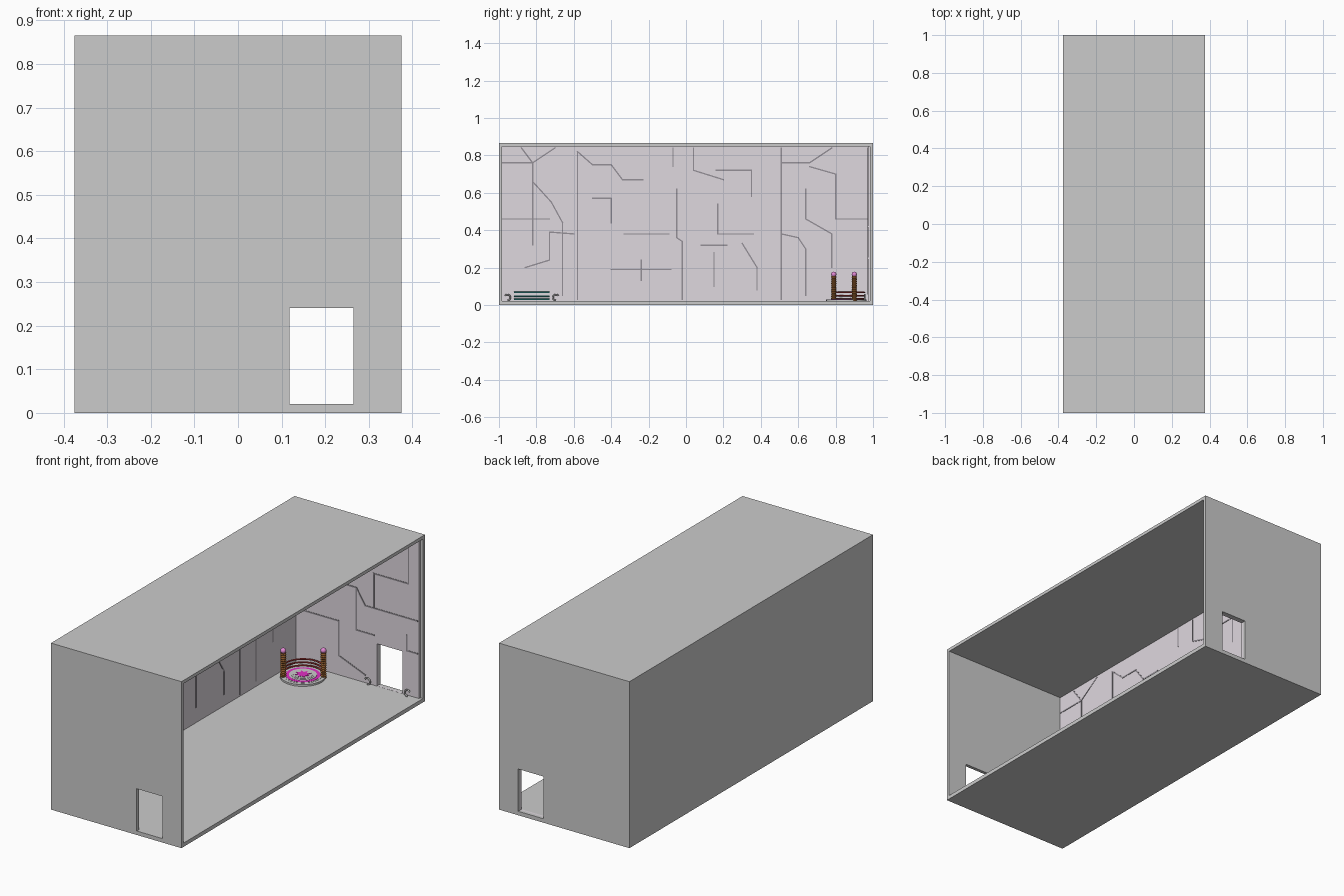
import bpy, bmesh
from math import pi, cos, sin, atan2, hypot
from mathutils import Matrix, Vector

if "Cube" in bpy.data.objects:
    bpy.data.objects.remove(bpy.data.objects["Cube"])


def mat(name, rgb):
    m = bpy.data.materials.new(name)
    m.diffuse_color = (*rgb, 1)
    m.use_nodes = True
    m.node_tree.nodes["Principled BSDF"].inputs["Base Color"].default_value = m.diffuse_color
    return m


PANEL = mat("pale_lilac", (0.74, 0.69, 0.74))
SEAM = mat("seam_grey", (0.30, 0.28, 0.31))
BROWN = mat("brown", (0.42, 0.16, 0.04))
PINK = mat("pink", (0.75, 0.25, 0.65))
MAGENTA = mat("magenta", (0.75, 0.03, 0.55))
WHITE = mat("white", (0.85, 0.85, 0.85))
RED = mat("red", (0.45, 0.04, 0.04))
TEAL = mat("teal", (0.05, 0.50, 0.48))


def finish(name, bm, material=None, smooth=False):
    me = bpy.data.meshes.new(name)
    bmesh.ops.recalc_face_normals(bm, faces=bm.faces)
    bm.to_mesh(me)
    bm.free()
    ob = bpy.data.objects.new(name, me)
    bpy.context.collection.objects.link(ob)
    if material:
        me.materials.append(material)
    if smooth:
        bpy.ops.object.select_all(action='DESELECT')
        ob.select_set(True)
        bpy.context.view_layer.objects.active = ob
        bpy.ops.object.shade_smooth_by_angle(angle=0.6)
    return ob


def box(name, lo, hi, material=None):
    lo, hi = Vector(lo), Vector(hi)
    bm = bmesh.new()
    m = Matrix.Translation((lo + hi) / 2) @ Matrix.Diagonal((*(hi - lo), 1))
    bmesh.ops.create_cube(bm, size=1, matrix=m)
    return finish(name, bm, material)


def cut(ob, lo, hi):
    cutter = box("cutter", lo, hi)
    cutter.hide_render = True
    mod = ob.modifiers.new("cut", 'BOOLEAN')
    mod.operation, mod.solver, mod.object = 'DIFFERENCE', 'EXACT', cutter
    bpy.context.view_layer.objects.active = ob
    bpy.ops.object.modifier_apply(modifier=mod.name)
    bpy.data.objects.remove(cutter)


def lathe(name, profile, loc, material, n=24):
    """Closed solid spun around z from (radius, height) points."""
    bm = bmesh.new()
    rings = [[bm.verts.new((loc[0] + r * cos(2 * pi * i / n), loc[1] + r * sin(2 * pi * i / n), loc[2] + z))
              for i in range(n)] for r, z in profile]
    for a, b in zip(rings, rings[1:]):
        for i in range(n):
            bm.faces.new((a[i], a[(i + 1) % n], b[(i + 1) % n], b[i]))
    bm.faces.new(rings[0][::-1])
    bm.faces.new(rings[-1])
    return finish(name, bm, material, True)


def tube(name, points, radius, material=None):
    cu = bpy.data.curves.new(name, 'CURVE')
    cu.dimensions, cu.bevel_depth, cu.bevel_resolution, cu.use_fill_caps = '3D', radius, 2, True
    sp = cu.splines.new('POLY')
    sp.points.add(len(points) - 1)
    for p, co in zip(sp.points, points):
        p.co = (*co, 1)
    ob = bpy.data.objects.new(name, cu)
    bpy.context.collection.objects.link(ob)
    if material:
        cu.materials.append(material)
    return ob


def seams(name, basis, lines):
    """Thin strips along polylines drawn in the plane of a wall panel."""
    bm = bmesh.new()
    for line in lines:
        for (u0, v0), (u1, v1) in zip(line, line[1:]):
            m = (basis @ Matrix.Translation(((u0 + u1) / 2, (v0 + v1) / 2, 0))
                 @ Matrix.Rotation(atan2(v1 - v0, u1 - u0), 4, 'Z')
                 @ Matrix.Diagonal((hypot(u1 - u0, v1 - v0) + 0.006, 0.007, 0.003, 1)))
            bmesh.ops.create_cube(bm, size=1, matrix=m)
    finish(name, bm, SEAM)


# room shell, open on the right, with a doorway through both end walls
door_lo, door_hi = (0.118, -1.2, 0.0205), (0.265, 1.2, 0.24)
shell = box("room_shell", (-0.375, -1, 0), (0.375, 1, 0.865))
cut(shell, (-0.357, -0.983, 0.02), (0.6, 0.983, 0.848))
cut(shell, door_lo, door_hi)

# wall panels on the left and back walls
box("left_wall_panel", (-0.358, -0.983, 0.0195), (-0.346, 0.983, 0.8485), PANEL)
back = box("back_wall_panel", (-0.346, 0.972, 0.0195), (0.36, 0.9835, 0.8485), PANEL)
cut(back, door_lo, door_hi)

# panel seams
left_basis = Matrix(((0, 0, 1, -0.346), (1, 0, 0, 0), (0, 1, 0, 0), (0, 0, 0, 1)))
seams("left_wall_seams", left_basis, [
    [(-.88, .84), (-.82, .76), (-.82, .32)], [(-.7, .84), (-.82, .76), (-.98, .76)],
    [(-.82, .66), (-.72, .55), (-.66, .44), (-.66, .05)], [(-.98, .46), (-.73, .46)],
    [(-.86, .2), (-.73, .24), (-.73, .39), (-.6, .38)],
    [(-.58, .82), (-.58, .03)], [(-.58, .82), (-.5, .75), (-.4, .75), (-.34, .67), (-.23, .67)],
    [(-.5, .57), (-.4, .57), (-.4, .44)], [(-.33, .38), (-.09, .38)],
    [(-.4, .19), (-.08, .19)], [(-.24, .24), (-.24, .13)],
    [(-.05, .62), (-.05, .36), (-.02, .34), (-.02, .03)]])
seams("left_wall_seams_rear", left_basis, [
    [(-.07, .84), (-.07, .74)], [(.04, .84), (.04, .72), (.2, .67)],
    [(.16, .72), (.35, .72), (.35, .58)], [(.51, .84), (.51, .03)],
    [(.51, .76), (.66, .76), (.78, .84)], [(.51, .38), (.6, .36), (.64, .3), (.64, .05)],
    [(.64, .62), (.64, .46), (.78, .38), (.78, .2)],
    [(.66, .74), (.8, .7), (.8, .46), (.97, .46)],
    [(.08, .32), (.22, .32)], [(.15, .28), (.15, .1)],
    [(.3, .33), (.38, .2), (.38, .08)], [(.17, .54), (.17, .38), (.36, .38)]])
back_basis = Matrix(((1, 0, 0, 0), (0, 0, -1, 0.972), (0, 1, 0, 0), (0, 0, 0, 1)))
seams("back_wall_seams", back_basis, [
    [(-.34, .62), (-.2, .62), (-.2, .7), (0, .7), (0, .78), (.2, .78)],
    [(-.34, .45), (-.25, .45), (-.2, .5), (0, .5), (.05, .42), (.35, .42)],
    [(-.1, .84), (-.1, .7)], [(.3, .84), (.3, .6), (.1, .6), (.1, .42)],
    [(-.3, .3), (-.1, .3), (-.1, .12), (.05, .06)], [(0, .5), (0, .28), (.1, .28)],
    [(.29, .33), (.29, .25), (.35, .25)]])

# round platform with concentric coloured rings and a star
cx, cy = -0.227, 0.857
for i, (r, m) in enumerate([(.108, None), (.092, WHITE), (.083, MAGENTA), (.066, WHITE), (.055, None), (.046, WHITE)]):
    lathe(f"platform_ring_{i}", [(r, 0), (r, 0.009 + 0.001 * i)], (cx, cy, 0.02), m, 32)
bm = bmesh.new()
star = [bm.verts.new((cx + r * cos(pi * i / 8), cy + r * sin(pi * i / 8), 0.0355))
        for i, r in enumerate([.04, .022] * 8)]
solid = bmesh.ops.extrude_face_region(bm, geom=[bm.faces.new(star)])
bmesh.ops.translate(bm, verts=[v for v in solid["geom"] if isinstance(v, bmesh.types.BMVert)], vec=(0, 0, -0.012))
finish("platform_star", bm, MAGENTA)

# ribbed posts with round knobs
for i, (x, y) in enumerate([(-0.293, 0.79), (-0.139, 0.90)]):
    ribs = [(0.0145 if k % 2 else 0.0115, 0.005 * k) for k in range(28)]
    lathe(f"post_{i}", ribs, (x, y, 0.02), BROWN, 16)
    ball = [(max(0.014 * sin(pi * k / 10), 0.0003), -0.014 * cos(pi * k / 10)) for k in range(11)]
    lathe(f"post_knob_{i}", ball, (x, y, 0.164), PINK, 16)

# curved rails behind the platform
facing = atan2(0.154, -0.11)
for i, z in enumerate((0.034, 0.050, 0.067)):
    arc = [facing + pi * (k / 24 - 0.5) for k in range(25)]
    tube(f"curved_rail_{i}", [(cx + 0.098 * cos(a), cy + 0.098 * sin(a), z) for a in arc], 0.004, RED)

# straight teal bars in the front left corner
for i, z in enumerate((0.030, 0.048, 0.067)):
    tube(f"teal_bar_{i}", [(-0.32, -0.92, z), (-0.32, -0.73, z)], 0.004, TEAL)


# small floor hooks beside the bars and the back doorway
def hook(name, x, y, dx, dy):
    pts = [(x + dx * 0.016 * cos(a), y + dy * 0.016 * cos(a), 0.04 + 0.016 * sin(a))
           for a in [-pi / 2 + 1.3 * pi * k / 12 for k in range(13)]]
    tube(name, pts, 0.004)


hook("bar_hook_front", -0.32, -0.955, 0, 1)
hook("bar_hook_rear", -0.32, -0.695, 0, -1)
hook("door_hook_left", 0.075, 0.955, 1, 0)
hook("door_hook_right", 0.305, 0.955, -1, 0)
